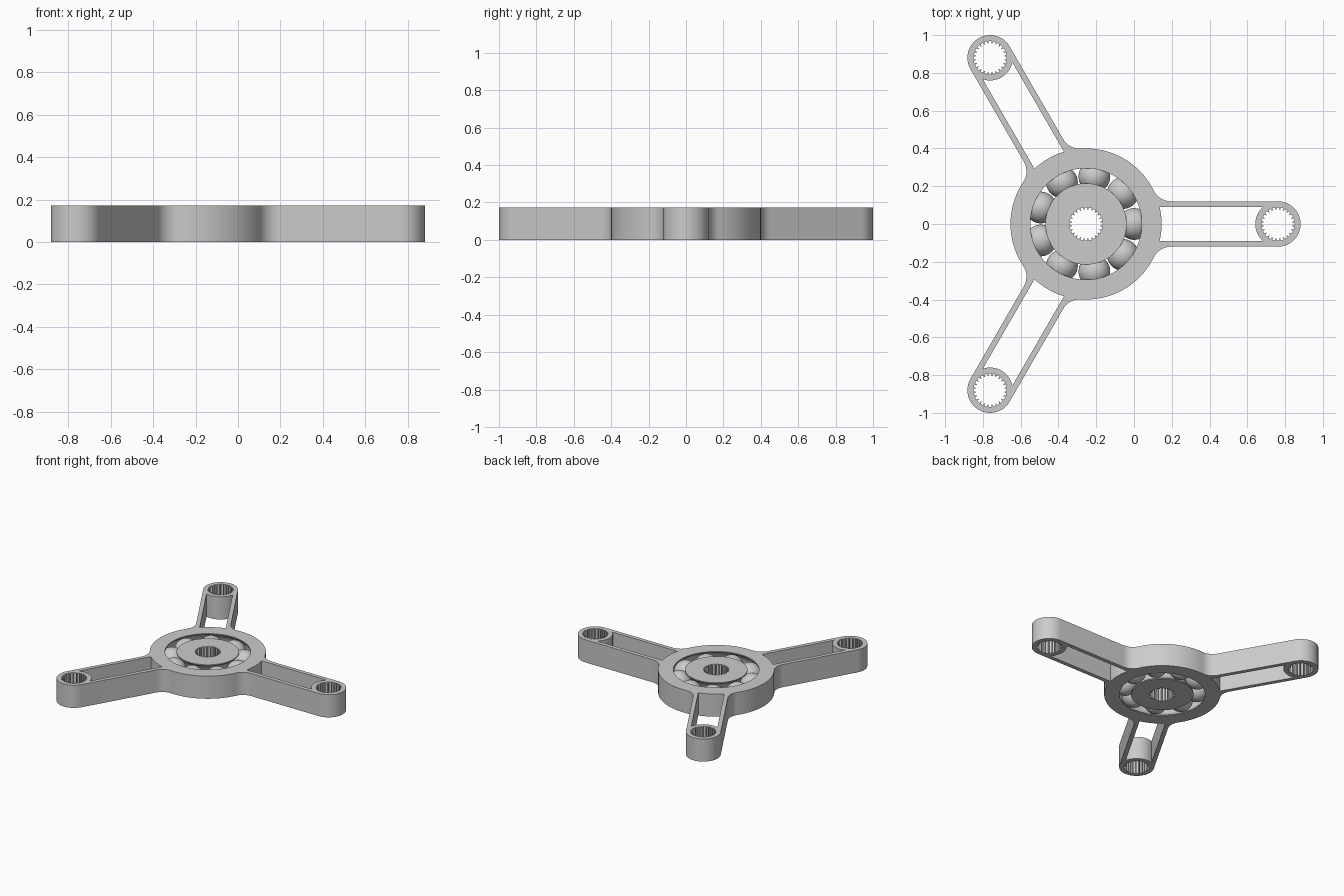
import bpy, bmesh
from math import sin, cos, pi, radians, sqrt, atan2, asin
from mathutils import Matrix, Vector

if "Cube" in bpy.data.objects:
    bpy.data.objects.remove(bpy.data.objects["Cube"])

HEIGHT = 0.172
ARM = 1.016                      # hub centre to boss centre
CX = -0.254                      # hub centre on x
HUB, BOSS, FILLET, SLOT = 0.40, 0.12, 0.10, 0.09
BORE, INNER, PITCH = 0.295, 0.215, 0.255
BALL, GROOVE, BALLS = 0.084, 0.088, 9

grey = bpy.data.materials.new("plain grey")
grey.use_nodes = True
colour = (0.6, 0.6, 0.6, 1)
grey.diffuse_color = colour
grey.node_tree.nodes["Principled BSDF"].inputs["Base Color"].default_value = colour


def arc(x, y, r, a, b, n):
    return [(x + r * cos(a + (b - a) * i / n), y + r * sin(a + (b - a) * i / n))
            for i in range(n + 1)]


def circle(r):
    return arc(0, 0, r, 0, 2 * pi, 96)[:-1]


def turn(points, angle):
    return [(x * cos(angle) - y * sin(angle), x * sin(angle) + y * cos(angle))
            for x, y in points]


def spline_hole(x, teeth=24, root=0.088, tip=0.076):
    """Toothed bore outline centred on (x, 0)."""
    points = []
    step = 2 * pi / teeth
    for i in range(teeth):
        for r, f in ((root, -0.3), (root, 0.3), (tip, 0.42), (tip, 0.58)):
            a = (i + f) * step
            points.append((x + r * cos(a), r * sin(a)))
    return points


def finish(obj, angle=30):
    obj.data.materials.clear()
    obj.data.materials.append(grey)
    bpy.ops.object.select_all(action='DESELECT')
    obj.select_set(True)
    bpy.context.view_layer.objects.active = obj
    bpy.ops.object.shade_smooth_by_angle(angle=radians(angle))


def add_mesh(name, mesh):
    obj = bpy.data.objects.new(name, mesh)
    bpy.context.collection.objects.link(obj)
    return obj


def plate(name, loops):
    """Solid plate from an outline followed by its hole outlines."""
    curve = bpy.data.curves.new(name + " outline", 'CURVE')
    curve.dimensions = '2D'
    curve.fill_mode = 'BOTH'
    curve.extrude = HEIGHT / 2
    for loop in loops:
        s = curve.splines.new('POLY')
        s.points.add(len(loop) - 1)
        for p, (x, y) in zip(s.points, loop):
            p.co = (x, y, 0, 1)
        s.use_cyclic_u = True
    helper = add_mesh(name + " outline", curve)
    bpy.context.view_layer.update()
    graph = bpy.context.evaluated_depsgraph_get()
    mesh = bpy.data.meshes.new_from_object(helper.evaluated_get(graph))
    bpy.data.objects.remove(helper)
    bm = bmesh.new()
    bm.from_mesh(mesh)
    bmesh.ops.remove_doubles(bm, verts=bm.verts, dist=1e-5)
    bmesh.ops.recalc_face_normals(bm, faces=bm.faces)
    bm.to_mesh(mesh)
    bm.free()
    obj = add_mesh(name, mesh)
    obj.location = (CX, 0, HEIGHT / 2)
    return obj


# Outline of one arm with its fillets, repeated three times round the hub
fx = sqrt((HUB + FILLET) ** 2 - (BOSS + FILLET) ** 2)
fy = BOSS + FILLET
fa = atan2(fy, fx)
third = 2 * pi / 3
arm = arc(fx, -fy, FILLET, pi - fa, pi / 2, 10)
arm += arc(ARM, 0, BOSS, -pi / 2, pi / 2, 32)
arm += arc(fx, fy, FILLET, -pi / 2, fa - pi, 10)
arm += arc(0, 0, HUB, fa, third - fa, 16)[1:-1]

# Long opening, concave at the boss end and bulging at the hub end
ha, ba = asin(SLOT / HUB), asin(SLOT / BOSS)
slot = arc(0, 0, HUB, ha, -ha, 10) + arc(ARM, 0, BOSS, pi + ba, pi - ba, 16)

outline, holes = [], [circle(BORE)]
for k in range(3):
    outline += turn(arm, k * third)
    holes += [turn(slot, k * third), turn(spline_hole(ARM), k * third)]
frame = plate("three_arm_frame", [outline] + holes)
inner_race = plate("inner_race", [circle(INNER), spline_hole(0)])

# Ball groove cut into both races
bpy.ops.mesh.primitive_torus_add(major_radius=PITCH, minor_radius=GROOVE,
                                 major_segments=96, minor_segments=48,
                                 location=(CX, 0, HEIGHT / 2))
cutter = bpy.context.object
cutter.name = "groove_cutter"
cutter.hide_render = True
for obj in (frame, inner_race):
    mod = obj.modifiers.new("groove", 'BOOLEAN')
    mod.operation = 'DIFFERENCE'
    mod.solver = 'EXACT'
    mod.object = cutter
    bpy.context.view_layer.objects.active = obj
    bpy.ops.object.modifier_apply(modifier=mod.name)
    finish(obj)
bpy.data.objects.remove(cutter)

# Ring of balls
for i in range(BALLS):
    a = 2 * pi * i / BALLS
    bpy.ops.mesh.primitive_uv_sphere_add(
        segments=40, ring_count=20, radius=BALL,
        location=(CX + PITCH * cos(a), PITCH * sin(a), HEIGHT / 2))
    ball = bpy.context.object
    ball.name = f"ball_{i + 1}"
    finish(ball, 60)
